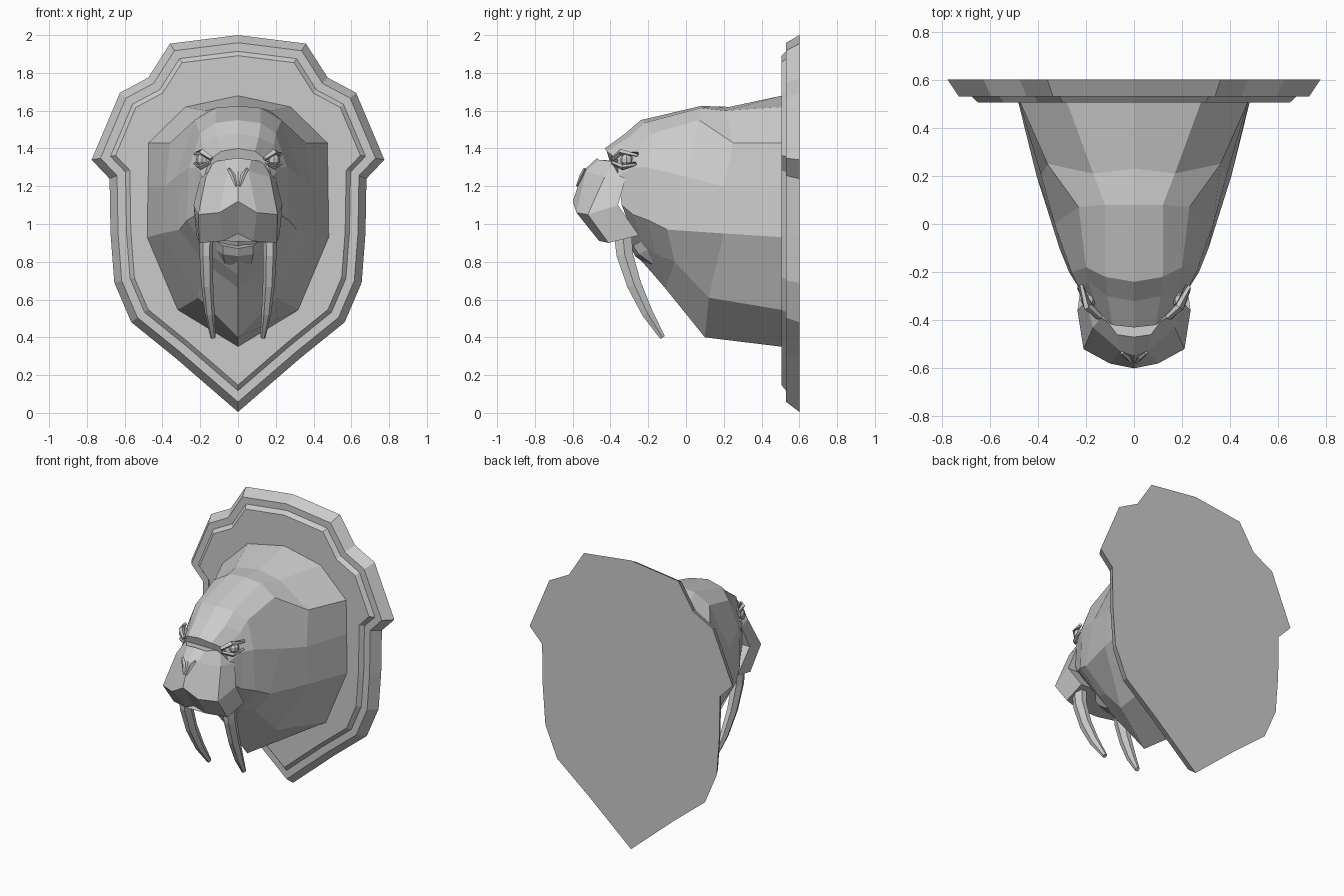
import bpy, bmesh, math
from mathutils import Vector

if "Cube" in bpy.data.objects:
    bpy.data.objects.remove(bpy.data.objects["Cube"])


def loft(name, rings):
    """Skin a list of equal-length closed rings and cap both ends."""
    bm = bmesh.new()
    loops = [[bm.verts.new(p) for p in r] for r in rings]
    n = len(loops[0])
    for a, b in zip(loops, loops[1:]):
        for i in range(n):
            j = (i + 1) % n
            bm.faces.new((a[i], a[j], b[j], b[i]))
    bm.faces.new(loops[0])
    bm.faces.new(loops[-1])
    bmesh.ops.recalc_face_normals(bm, faces=bm.faces)
    me = bpy.data.meshes.new(name)
    bm.to_mesh(me)
    bm.free()
    ob = bpy.data.objects.new(name, me)
    bpy.context.collection.objects.link(ob)
    return ob


def mirrored(half):
    """Complete a half ring by reflecting it across x = 0."""
    return half + [(-p[0],) + tuple(p[1:]) for p in reversed(half) if p[0] > 0]


def tube(name, path, side, n=6):
    """Tapered tube; path entries are x, y, z, half width, half depth."""
    pts = [Vector((p[0] * side, p[1], p[2])) for p in path]
    rings = []
    for i, p in enumerate(pts):
        t = (pts[min(i + 1, len(pts) - 1)] - pts[max(i - 1, 0)]).normalized()
        u = Vector((1, 0, 0)) if abs(t.x) < 0.5 else Vector((0, 0, 1))
        u = (u - t * u.dot(t)).normalized()
        v = t.cross(u)
        w, d = path[i][3:]
        rings.append([p + u * w * math.cos(2 * math.pi * k / n)
                      + v * d * math.sin(2 * math.pi * k / n) for k in range(n)])
    return loft(name, rings)


def inset(outline, dist):
    """Mitred inward offset of a clockwise outline."""
    out = []
    for i, p in enumerate(outline):
        p = Vector(p)
        d1 = (p - Vector(outline[i - 1])).normalized()
        d2 = (Vector(outline[(i + 1) % len(outline)]) - p).normalized()
        n1, n2 = Vector((d1.y, -d1.x)), Vector((d2.y, -d2.x))
        out.append(p + (n1 + n2) * dist / (1 + n1.dot(n2)))
    return out


# Stepped wall plaque
outline = mirrored([(0, 2.0), (.36, 1.955), (.475, 1.775), (.625, 1.695), (.775, 1.34),
                    (.68, 1.24), (.675, .95), (.655, .69), (.565, .48), (.33, .29), (0, .005)])
steps = [(0, .6), (.04, .53), (.085, .53), (.108, .505)]
loft("plaque", [[(p.x, y, p.y) for p in inset(outline, d)] for d, y in steps])

# Neck and skull, rings from the plaque towards the face
body = [
    [(0, .51, 1.68), (.28, .51, 1.62), (.475, .51, 1.43), (.478, .51, 1.2),
     (.482, .51, .93), (.32, .51, .545), (0, .51, .35)],
    [(0, .23, 1.62), (.17, .21, 1.6), (.36, .25, 1.43), (.385, .2, 1.2),
     (.405, .2, .95), (.21, .12, .61), (0, .1, .4)],
    [(0, .08, 1.625), (.12, .08, 1.615), (.23, .07, 1.55), (.33, 0, 1.25),
     (.31, -.1, .97), (.18, -.06, .8), (0, -.11, .66)],
    [(0, -.24, 1.55), (.12, -.22, 1.535), (.2, -.18, 1.48), (.26, -.2, 1.3),
     (.27, -.2, 1.02), (.15, -.16, .84), (0, -.17, .73)],
    [(0, -.32, 1.48), (.11, -.3, 1.46), (.19, -.24, 1.42), (.22, -.28, 1.3),
     (.22, -.28, 1.05), (.12, -.23, .9), (0, -.25, .82)],
    [(0, -.43, 1.4), (.09, -.42, 1.385), (.15, -.36, 1.34), (.18, -.36, 1.25),
     (.19, -.34, 1.1), (.11, -.29, .97), (0, -.31, .94)],
]
loft("head_and_neck", [mirrored(r) for r in body])

# Broad overhanging muzzle, rows from bridge down to upper lip
muzzle = [
    [(0, -.47, 1.35), (.07, -.46, 1.34), (.13, -.38, 1.33), (.13, -.3, 1.33)],
    [(0, -.545, 1.28), (.055, -.53, 1.28), (.17, -.43, 1.25), (.2, -.32, 1.24)],
    [(0, -.6, 1.12), (.1, -.58, 1.06), (.21, -.52, 1.05), (.235, -.36, 1.1)],
    [(0, -.48, .95), (.08, -.46, .91), (.205, -.41, .9), (.22, -.25, .94)],
]
loft("muzzle", [mirrored(r) for r in muzzle])

# Lower lip
lip = [
    [(0, -.29, .87), (.08, -.28, .885), (.13, -.22, .92), (.11, -.12, .92)],
    [(0, -.27, .83), (.08, -.25, .84), (.125, -.19, .87), (.11, -.12, .87)],
    [(0, -.19, .77), (.07, -.18, .79), (.1, -.15, .82), (.1, -.12, .82)],
]
loft("lower_lip", [mirrored(r) for r in lip])

# Paired features
tusk = [(.168, -.335, .96, .038, .055), (.168, -.325, .84, .036, .05),
        (.163, -.275, .68, .032, .044), (.15, -.205, .53, .026, .034),
        (.132, -.125, .4, .014, .016)]
upper_lid = [(.14, -.39, 1.345, .012, .012), (.19, -.345, 1.38, .018, .018),
             (.225, -.255, 1.37, .012, .012)]
lower_lid = [(.15, -.39, 1.325, .01, .01), (.2, -.335, 1.3, .014, .014),
             (.228, -.265, 1.32, .01, .01)]
nostril = [(.05, -.535, 1.292, .008, .008), (.028, -.553, 1.258, .014, .01),
           (.01, -.578, 1.2, .005, .005)]
for side, label in ((1, "right"), (-1, "left")):
    tube("tusk_" + label, tusk, side)
    tube("upper_eyelid_" + label, upper_lid, side, 4)
    tube("lower_eyelid_" + label, lower_lid, side, 4)
    tube("nostril_" + label, nostril, side, 4)
    bpy.ops.mesh.primitive_uv_sphere_add(segments=8, ring_count=5, radius=.034,
                                         location=(.19 * side, -.315, 1.34))
    bpy.context.object.name = "eye_" + label
